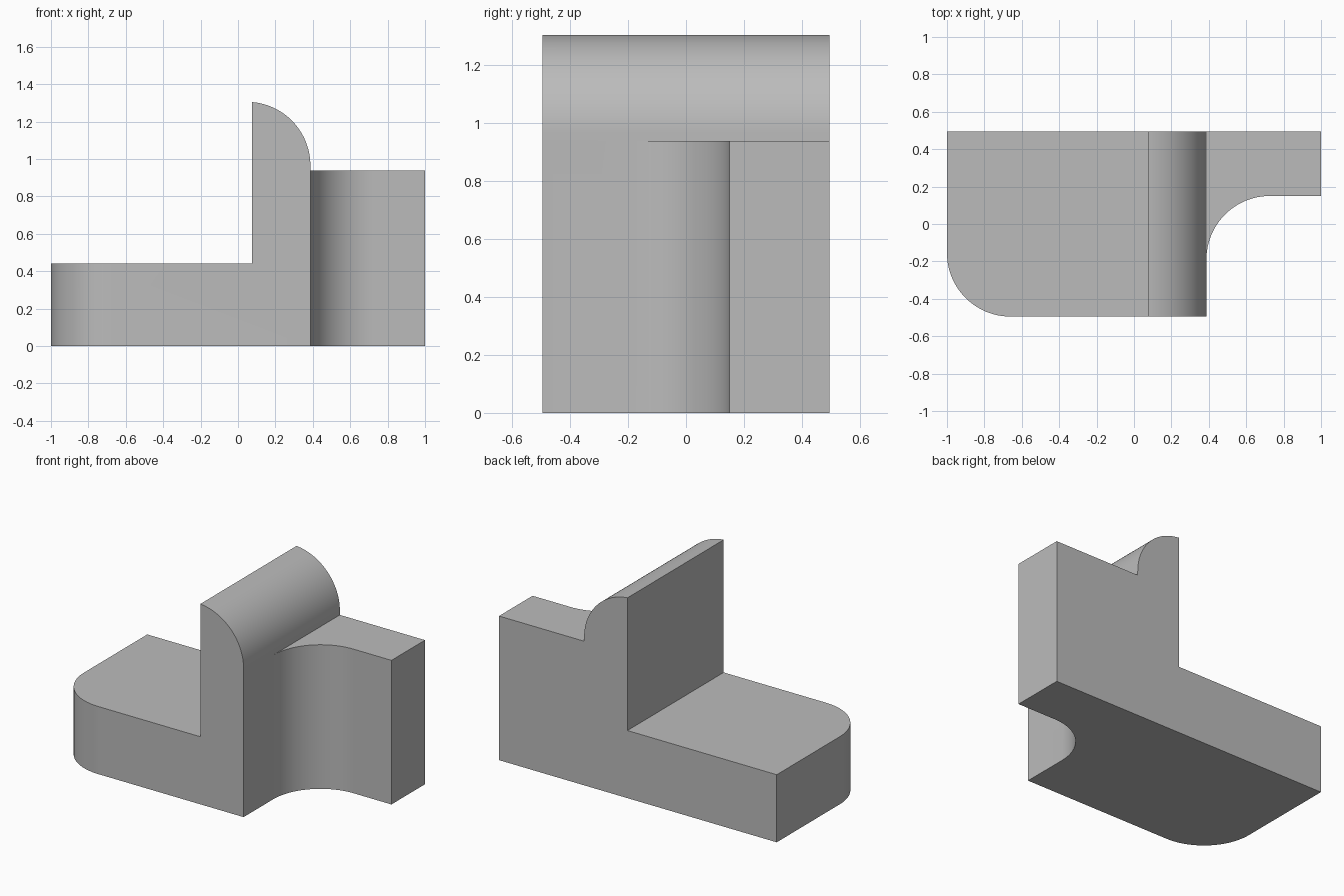
import bpy, bmesh
from math import radians, cos, sin
from mathutils import Vector

cube = bpy.data.objects.get("Cube")
if cube:
    bpy.data.objects.remove(cube, do_unlink=True)

HALF_X, HALF_Y, R = 1.0, 0.495, 0.34
WALL_LEFT, WALL_RIGHT = 0.075, 0.387
BASE_TOP, ARM_TOP, WALL_TOP = 0.44, 0.938, 1.305


def arc(cx, cy, start, end, steps=24):
    """Points on a circle of radius R between two angles in degrees."""
    angles = [radians(start + (end - start) * i / steps) for i in range(steps + 1)]
    return [(cx + R * cos(a), cy + R * sin(a)) for a in angles]


def extrude(name, points, depth):
    """Closed solid from a planar outline moved along depth."""
    bm = bmesh.new()
    face = bm.faces.new([bm.verts.new(p) for p in points])
    result = bmesh.ops.extrude_face_region(bm, geom=[face])
    moved = [v for v in result["geom"] if isinstance(v, bmesh.types.BMVert)]
    bmesh.ops.translate(bm, verts=moved, vec=Vector(depth))
    bmesh.ops.recalc_face_normals(bm, faces=bm.faces)
    mesh = bpy.data.meshes.new(name)
    bm.to_mesh(mesh)
    bm.free()
    obj = bpy.data.objects.new(name, mesh)
    bpy.context.collection.objects.link(obj)
    return obj


# Side outline: low base, upright wall with a rounded top, and arm block
crown_x, crown_z = WALL_RIGHT - R, WALL_TOP - R
crown = [p for p in arc(crown_x, crown_z, 0, 90, 48) if p[0] > WALL_LEFT + 0.003]
crown_end = crown_z + (R**2 - (WALL_LEFT - crown_x)**2) ** 0.5
outline = [(-HALF_X, 0), (HALF_X, 0), (HALF_X, ARM_TOP), (WALL_RIGHT, ARM_TOP)]
outline += crown + [(WALL_LEFT, crown_end), (WALL_LEFT, BASE_TOP), (-HALF_X, BASE_TOP)]
block = extrude("bracket_block", [(x, -HALF_Y, z) for x, z in outline], (0, 2 * HALF_Y, 0))

# Plan outline: rounded front corner and concave fillet beside the arm
arm_front = 0.15
plan = arc(-HALF_X + R, -HALF_Y + R, 180, 270)
plan += [(WALL_RIGHT, -HALF_Y)]
plan += arc(WALL_RIGHT + R, arm_front - R, 180, 90)
plan += [(HALF_X, arm_front), (HALF_X, HALF_Y), (-HALF_X, HALF_Y)]
cutter = extrude("plan_cutter", [(x, y, 0) for x, y in plan], (0, 0, 1.5))
cutter.hide_render = True

# Keep only the volume shared by both outlines
mod = block.modifiers.new("plan_shape", "BOOLEAN")
mod.operation, mod.solver, mod.object = "INTERSECT", "EXACT", cutter
bpy.ops.object.select_all(action="DESELECT")
bpy.context.view_layer.objects.active = block
block.select_set(True)
bpy.ops.object.modifier_apply(modifier=mod.name)
bpy.data.objects.remove(cutter, do_unlink=True)

# Plain grey material
grey = bpy.data.materials.new("plain_grey")
grey.use_nodes = True
colour = (0.5, 0.5, 0.5, 1)
grey.diffuse_color = colour
grey.node_tree.nodes["Principled BSDF"].inputs["Base Color"].default_value = colour
block.data.materials.clear()
block.data.materials.append(grey)
bpy.ops.object.shade_smooth_by_angle(angle=radians(30))
